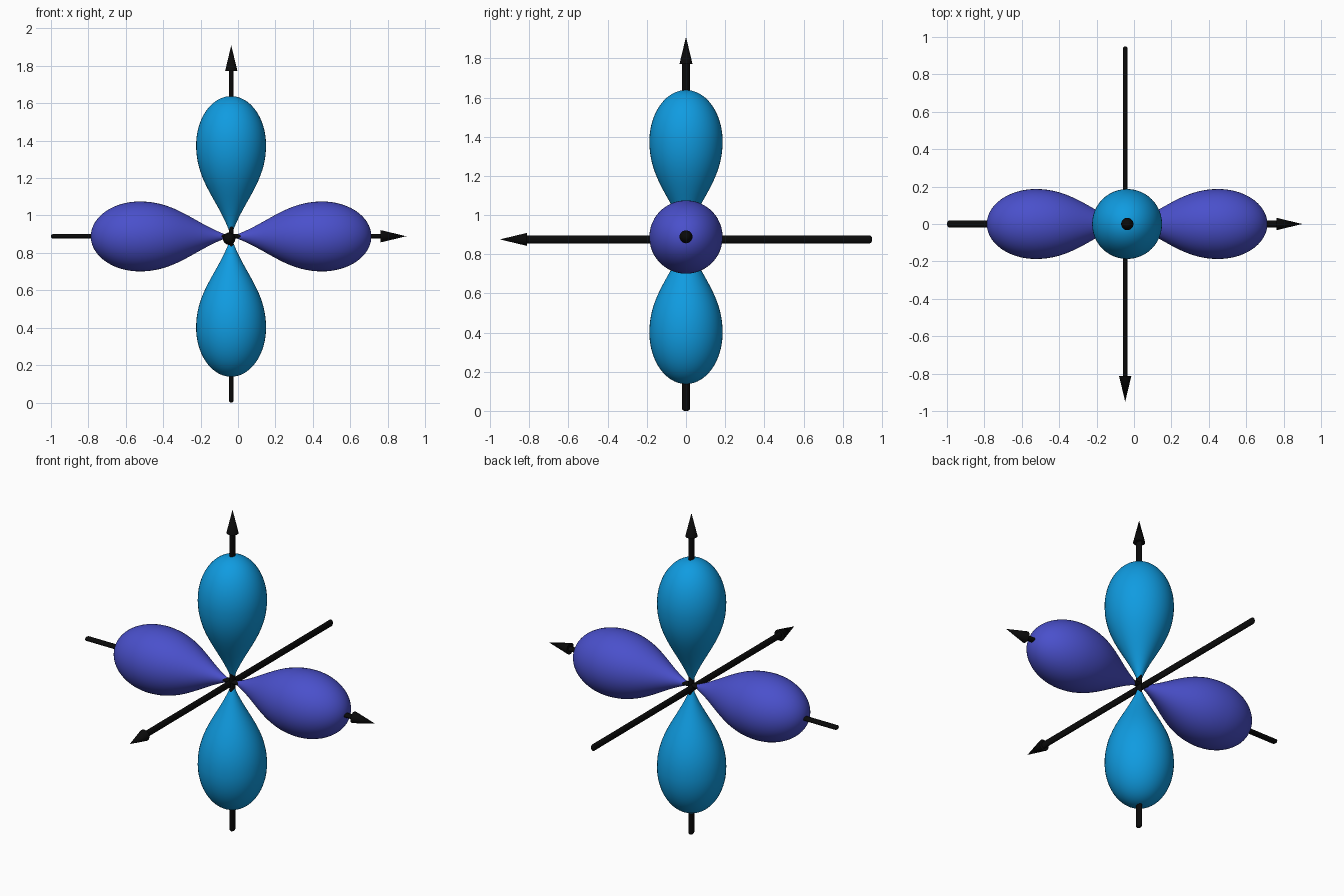
import bpy, bmesh, math
from mathutils import Vector

if "Cube" in bpy.data.objects:
    bpy.data.objects.remove(bpy.data.objects["Cube"])


def material(name, rgb):
    m = bpy.data.materials.new(name)
    m.diffuse_color = (*rgb, 1)
    m.use_nodes = True
    m.node_tree.nodes["Principled BSDF"].inputs["Base Color"].default_value = m.diffuse_color
    return m


BLUE = material("sky_blue", (0.005, 0.33, 0.75))
VIOLET = material("violet", (0.068, 0.08, 0.60))
BLACK = material("black", (0.003, 0.003, 0.003))

X, Y, Z = Vector((1, 0, 0)), Vector((0, 1, 0)), Vector((0, 0, 1))


def lathe(name, profile, origin, d, u, v, mat, n=32):
    """Revolve (distance, radius) points about direction d; lengths of u and v squash the section."""
    bm = bmesh.new()
    rings = []
    for s, r in profile:
        c = Vector(origin) + d * s
        if r < 1e-6:
            rings.append([bm.verts.new(c)])
        else:
            rings.append([bm.verts.new(c + u * r * math.cos(2 * math.pi * i / n)
                                       + v * r * math.sin(2 * math.pi * i / n)) for i in range(n)])
    for a, b in zip(rings, rings[1:]):
        for i in range(n):
            j = (i + 1) % n
            if len(a) == 1:
                bm.faces.new((a[0], b[i], b[j]))
            elif len(b) == 1:
                bm.faces.new((a[i], a[j], b[0]))
            else:
                bm.faces.new((a[i], a[j], b[j], b[i]))
    bmesh.ops.recalc_face_normals(bm, faces=bm.faces)
    me = bpy.data.meshes.new(name)
    bm.to_mesh(me)
    bm.free()
    me.materials.append(mat)
    ob = bpy.data.objects.new(name, me)
    bpy.context.collection.objects.link(ob)
    bpy.ops.object.select_all(action='DESELECT')
    ob.select_set(True)
    bpy.context.view_layer.objects.active = ob
    bpy.ops.object.shade_smooth_by_angle(angle=math.radians(40))
    return ob


# teardrop profile: curved flank from the pointed tip, then an elliptical round end
def teardrop(length, radius, widest=0.65, steps=20):
    pts = []
    p = [(0, 0), (0.25, 0.32), (0.38, 1), (widest, 1)]
    for k in range(steps):
        t = k / steps
        w = [(1 - t) ** 3, 3 * t * (1 - t) ** 2, 3 * t * t * (1 - t), t ** 3]
        pts.append(tuple(sum(a * q[i] for a, q in zip(w, p)) for i in (0, 1)))
    for k in range(steps + 1):
        a = math.pi / 2 * k / steps
        pts.append((widest + (1 - widest) * math.sin(a), math.cos(a)))
    return [(s * length, r * radius) for s, r in pts]


# four lobes meeting at the centre
CENTRE = (-0.037, 0, 0.888)
drop = teardrop(0.75, 0.187)
for name, d, u, v, mat in (("upper_lobe", Z, X, Y, BLUE), ("lower_lobe", -Z, X, Y, BLUE),
                           ("right_lobe", X, Y, Z, VIOLET), ("left_lobe", -X, Y, Z, VIOLET)):
    lathe(name, drop, CENTRE, d, u, v, mat, 48)


# axis rod with a rounded tail and flattened section, plus a cone arrowhead
def axis(name, tail, d, length, u, v):
    cap = [(0.012 * (1 - math.cos(a)), math.sin(a))
           for a in (math.pi / 2 * k / 5 for k in range(6))]
    rod = cap + [(length - 0.1, 1), (length - 0.1, 0)]
    lathe(name + "_rod", rod, tail, d, u, v, BLACK, 24)
    head = [(length - 0.138, 0), (length - 0.138, 0.033), (length, 0)]
    lathe(name + "_arrowhead", head, tail, d, u.normalized(), v.normalized(), BLACK, 24)


axis("horizontal_axis", (-1.0, 0, 0.889), X, 1.90, Y * 0.019, Z * 0.012)
axis("vertical_axis", (-0.036, 0, 0), Z, 1.91, X * 0.013, Y * 0.020)
axis("depth_axis", (-0.047, 0.95, 0.876), -Y, 1.90, X * 0.0125, Z * 0.020)
